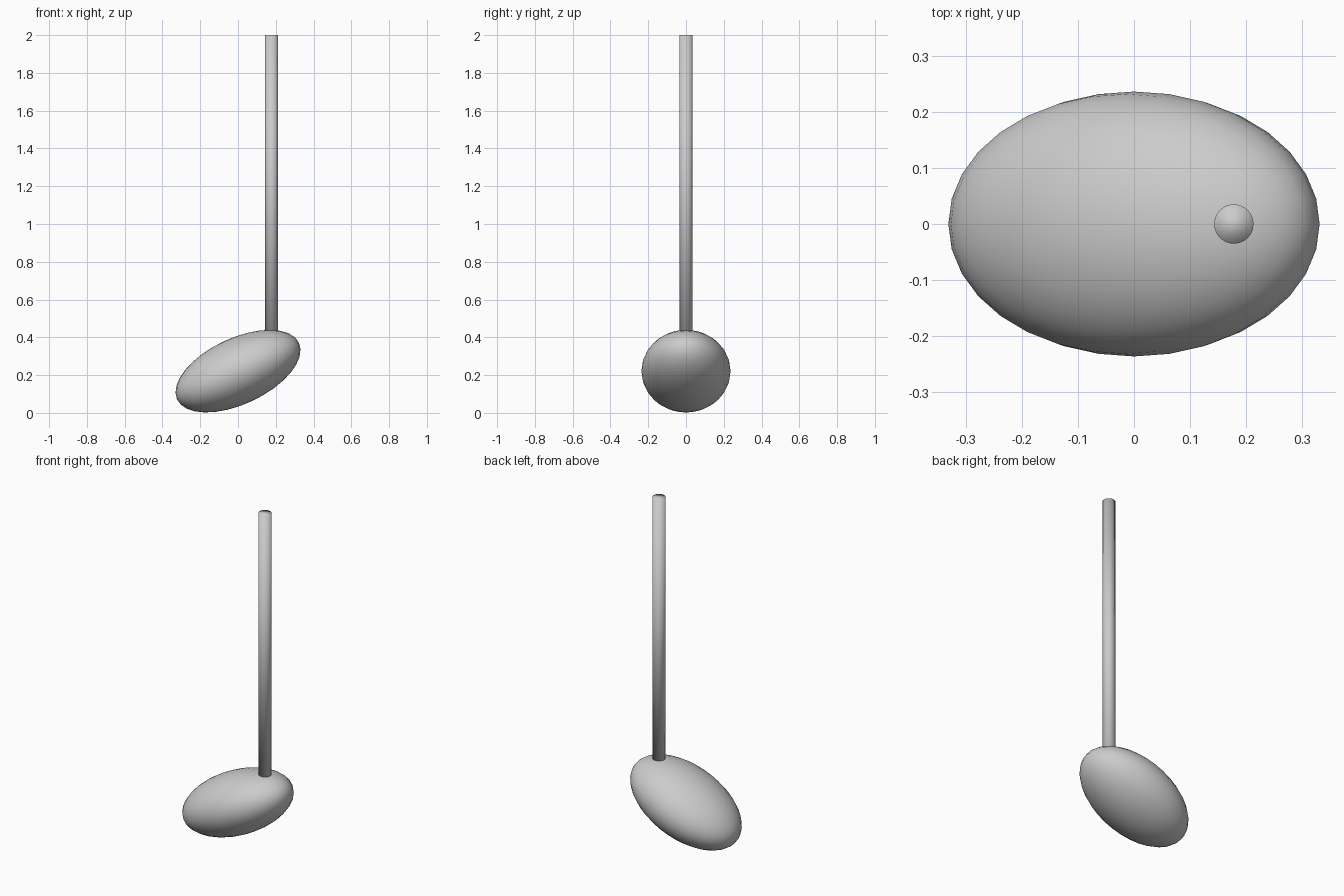
import bpy
from math import radians

if "Cube" in bpy.data.objects:
    bpy.data.objects.remove(bpy.data.objects["Cube"])

# Note head: flattened sphere tilted up to the right
bpy.ops.mesh.primitive_uv_sphere_add(segments=32, ring_count=16, radius=1,
                                     location=(0, 0, 0.221), rotation=(0, radians(-25), 0))
head = bpy.context.object
head.name = "note_head"
head.scale = (0.356, 0.236, 0.175)
bpy.ops.object.shade_smooth()

# Stem: thin upright rod sunk into the head
bottom, top = 0.28, 2.0
bpy.ops.mesh.primitive_cylinder_add(vertices=32, radius=0.035, depth=top - bottom,
                                    location=(0.178, 0, (top + bottom) / 2))
stem = bpy.context.object
stem.name = "note_stem"
bpy.ops.object.shade_smooth()
